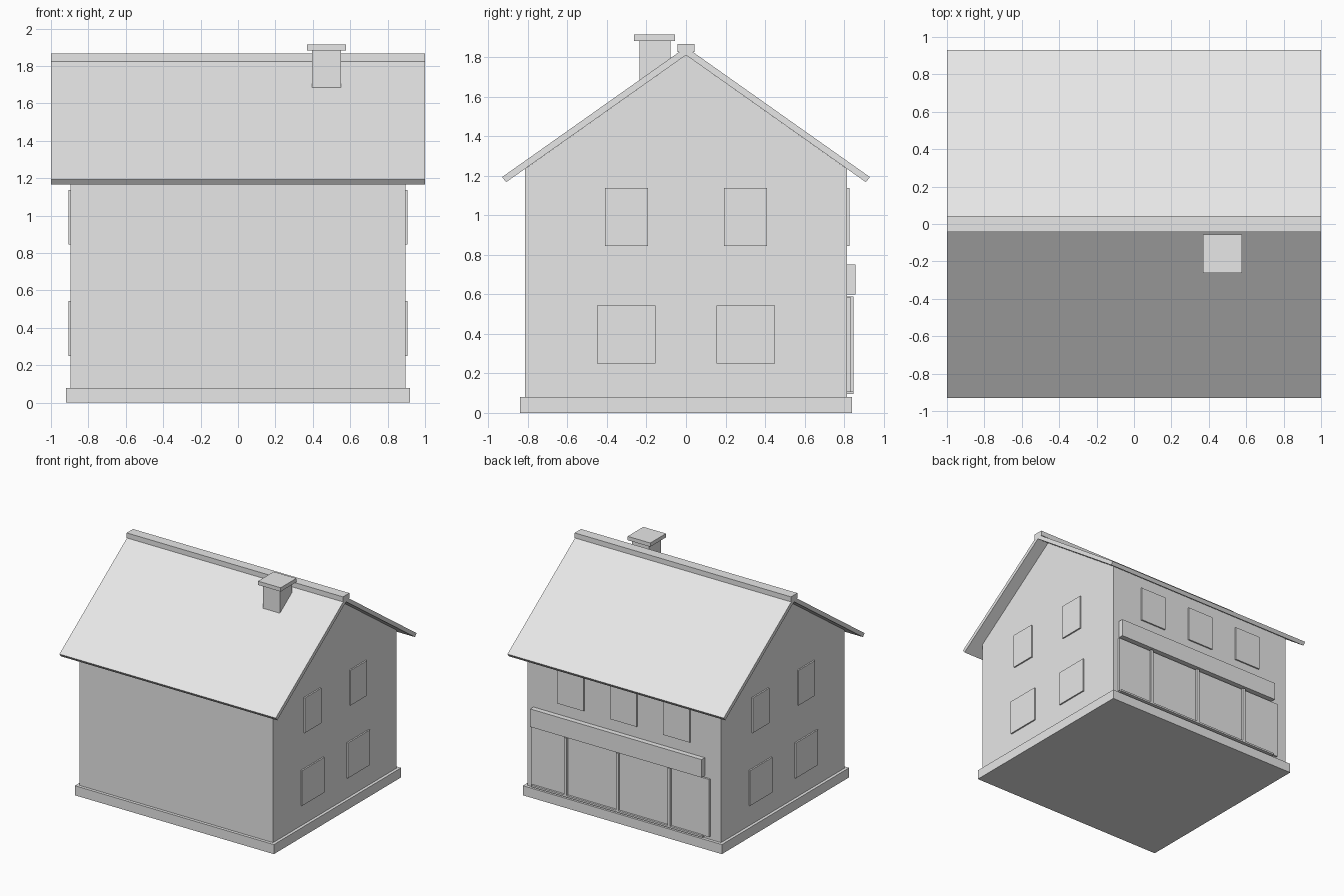
import bpy

default = bpy.data.objects.get("Cube")
if default:
    bpy.data.objects.remove(default, do_unlink=True)

# Single plain grey for the whole house
grey = bpy.data.materials.new("plain_grey")
grey.use_nodes = True
tone = (0.8, 0.8, 0.8, 1)
grey.diffuse_color = tone
grey.node_tree.nodes["Principled BSDF"].inputs["Base Color"].default_value = tone


def add_mesh(name, verts, faces):
    mesh = bpy.data.meshes.new(name)
    mesh.from_pydata(verts, [], faces)
    mesh.materials.append(grey)
    obj = bpy.data.objects.new(name, mesh)
    bpy.context.collection.objects.link(obj)
    return obj


def extrude_x(name, profile, x0, x1):
    """Prism along x from a counter-clockwise (y, z) profile."""
    n = len(profile)
    verts = [(x, y, z) for x in (x0, x1) for y, z in profile]
    faces = [tuple(reversed(range(n))), tuple(range(n, 2 * n))]
    faces += [(i, (i + 1) % n, (i + 1) % n + n, i + n) for i in range(n)]
    return add_mesh(name, verts, faces)


def box(name, x, y, z):
    profile = [(y[0], z[0]), (y[1], z[0]), (y[1], z[1]), (y[0], z[1])]
    return extrude_x(name, profile, *x)


WALL_X, WALL_Y = 0.895, 0.815
APEX, PITCH = 1.81, 0.707
BASE_TOP = 0.08

# Plinth and gabled walls
box("plinth", (-0.92, 0.92), (-0.84, 0.84), (0, BASE_TOP))
eave = APEX - WALL_Y * PITCH
extrude_x("walls", [(-WALL_Y, BASE_TOP), (WALL_Y, BASE_TOP), (WALL_Y, eave),
                    (0, APEX), (-WALL_Y, eave)], -WALL_X, WALL_X)

# Roof slabs with square-cut eaves, and the ridge cap
for name, s in (("front_roof", -1), ("back_roof", 1)):
    slab = [(0, APEX), (s * 0.91, 1.167), (s * 0.93, 1.193), (0, 1.85)]
    extrude_x(name, slab if s < 0 else slab[::-1], -1, 1)
for obj in (bpy.data.objects["front_roof"], bpy.data.objects["back_roof"]):
    obj.data.update()
box("ridge_cap", (-1, 1), (-0.042, 0.042), (1.825, 1.867))

# Chimney
box("chimney", (0.395, 0.552), (-0.235, -0.078), (1.6, 1.882))
box("chimney_cap", (0.369, 0.578), (-0.262, -0.055), (1.882, 1.914))

# Gable windows, the same on both ends
UPPER, LOWER = (0.845, 1.138), (0.25, 0.544)
for side, s in (("right", 1), ("left", -1)):
    xs = sorted((s * 0.88, s * 0.907))
    for c in (-0.302, 0.302):
        box(f"{side}_upper_window", xs, (c - 0.109, c + 0.109), UPPER)
        box(f"{side}_lower_window", xs, (c - 0.147, c + 0.147), LOWER)

# Back upper windows
for c in (-0.49, 0, 0.49):
    box("back_upper_window", (c - 0.123, c + 0.123), (0.8, 0.827), UPPER)

# Back shopfront: glazing, posts, sill and fascia board
box("shopfront_panel", (-0.795, 0.85), (0.8, 0.831), (0.105, 0.587))
for c in (-0.435, 0.043, 0.521):
    box("shopfront_post", (c - 0.012, c + 0.012), (0.8, 0.848), (0.1, 0.59))
box("shopfront_sill", (-0.745, 0.84), (0.8, 0.848), (0.095, 0.11))
box("shopfront_fascia", (-0.745, 0.84), (0.8, 0.858), (0.6, 0.75))

# Make every face point outwards
import bmesh
for obj in bpy.context.collection.objects:
    if obj.type == "MESH" and grey.name in obj.data.materials:
        bm = bmesh.new()
        bm.from_mesh(obj.data)
        bmesh.ops.recalc_face_normals(bm, faces=bm.faces)
        bm.to_mesh(obj.data)
        bm.free()
